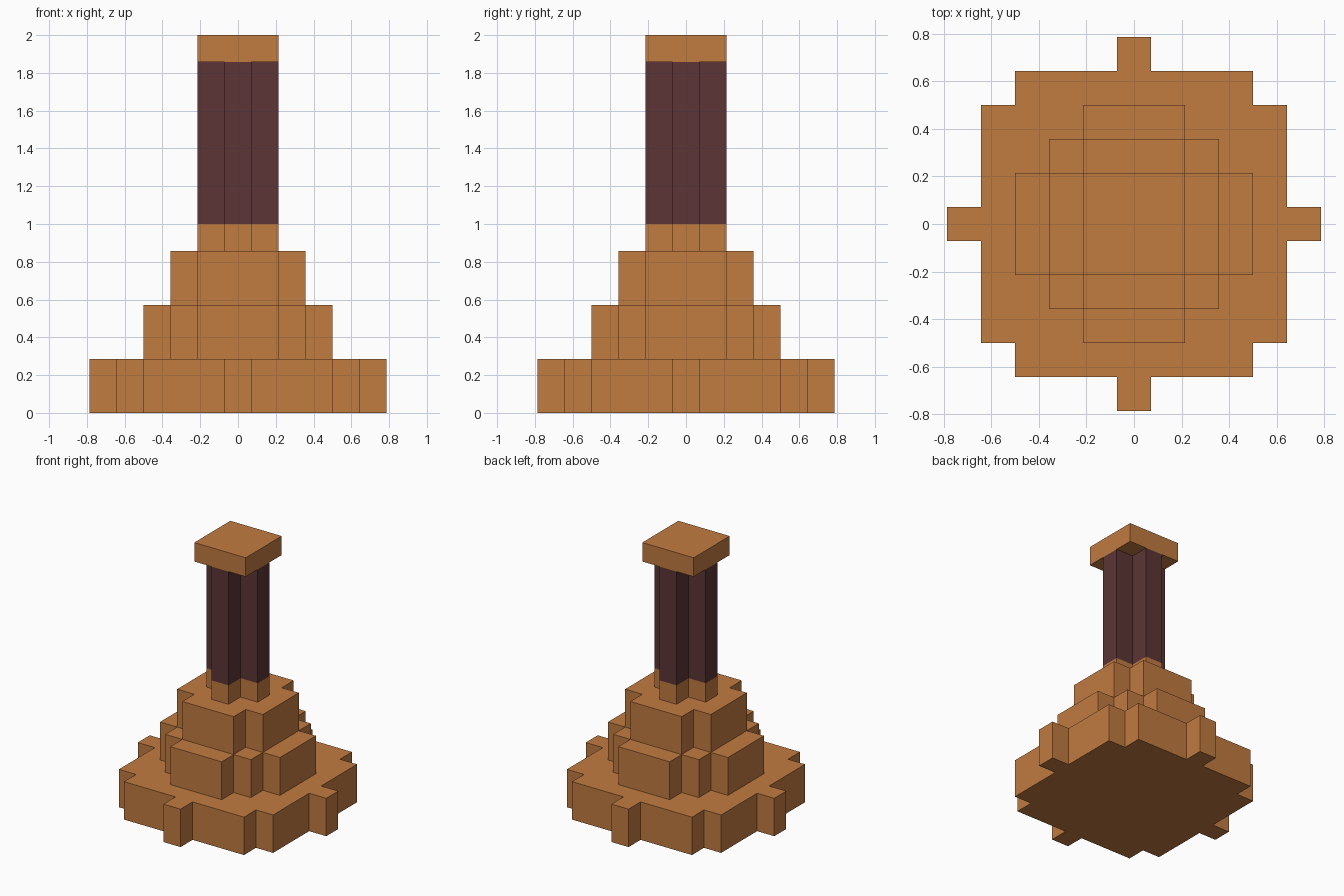
import bpy
import bmesh

cube = bpy.data.objects.get("Cube")
if cube:
    bpy.data.objects.remove(cube, do_unlink=True)

U = 1 / 7  # one block of the stepped design


def make_material(name, color):
    mat = bpy.data.materials.new(name)
    mat.use_nodes = True
    mat.diffuse_color = color
    bsdf = next(n for n in mat.node_tree.nodes if n.type == 'BSDF_PRINCIPLED')
    bsdf.inputs["Base Color"].default_value = color
    bsdf.inputs["Roughness"].default_value = 0.8
    return mat


orange = make_material("warm_orange_clay", (0.533, 0.198, 0.051, 1))
maroon = make_material("dark_maroon", (0.107, 0.036, 0.036, 1))


def stepped_prism(name, steps, z0, z1, mat):
    """Extrude a four-fold stepped outline; steps are the outer corners
    of one quarter, in blocks, running from the +x axis to the +y axis."""
    quarter = []
    for i, (x, y) in enumerate(steps):
        if i:
            quarter.append((x, steps[i - 1][1]))  # inner corner
        quarter.append((x, y))
    outline = []
    for _ in range(4):
        outline += quarter
        quarter = [(-y, x) for x, y in quarter]

    bm = bmesh.new()
    base = bm.faces.new([bm.verts.new((x * U, y * U, z0 * U)) for x, y in outline])
    top = bmesh.ops.extrude_face_region(bm, geom=[base])["geom"]
    bmesh.ops.translate(bm, vec=(0, 0, (z1 - z0) * U),
                        verts=[v for v in top if isinstance(v, bmesh.types.BMVert)])
    bmesh.ops.recalc_face_normals(bm, faces=bm.faces)
    mesh = bpy.data.meshes.new(name)
    bm.to_mesh(mesh)
    bm.free()
    mesh.materials.append(mat)
    obj = bpy.data.objects.new(name, mesh)
    bpy.context.collection.objects.link(obj)
    return obj


# Base plinth with four projecting tabs
stepped_prism("base_plinth", [(5.5, 0.5), (4.5, 3.5), (3.5, 4.5), (0.5, 5.5)], 0, 2, orange)
# Two narrowing tiers
stepped_prism("middle_tier", [(3.5, 1.5), (2.5, 2.5), (1.5, 3.5)], 2, 4, orange)
stepped_prism("upper_tier", [(2.5, 1.5), (1.5, 2.5)], 4, 6, orange)
# Cross-shaped column: foot and shaft
stepped_prism("column_foot", [(1.5, 0.5), (0.5, 1.5)], 6, 7, orange)
stepped_prism("column_shaft", [(1.5, 0.5), (0.5, 1.5)], 7, 13, maroon)
# Square cap
stepped_prism("column_cap", [(1.5, 1.5)], 13, 14, orange)
